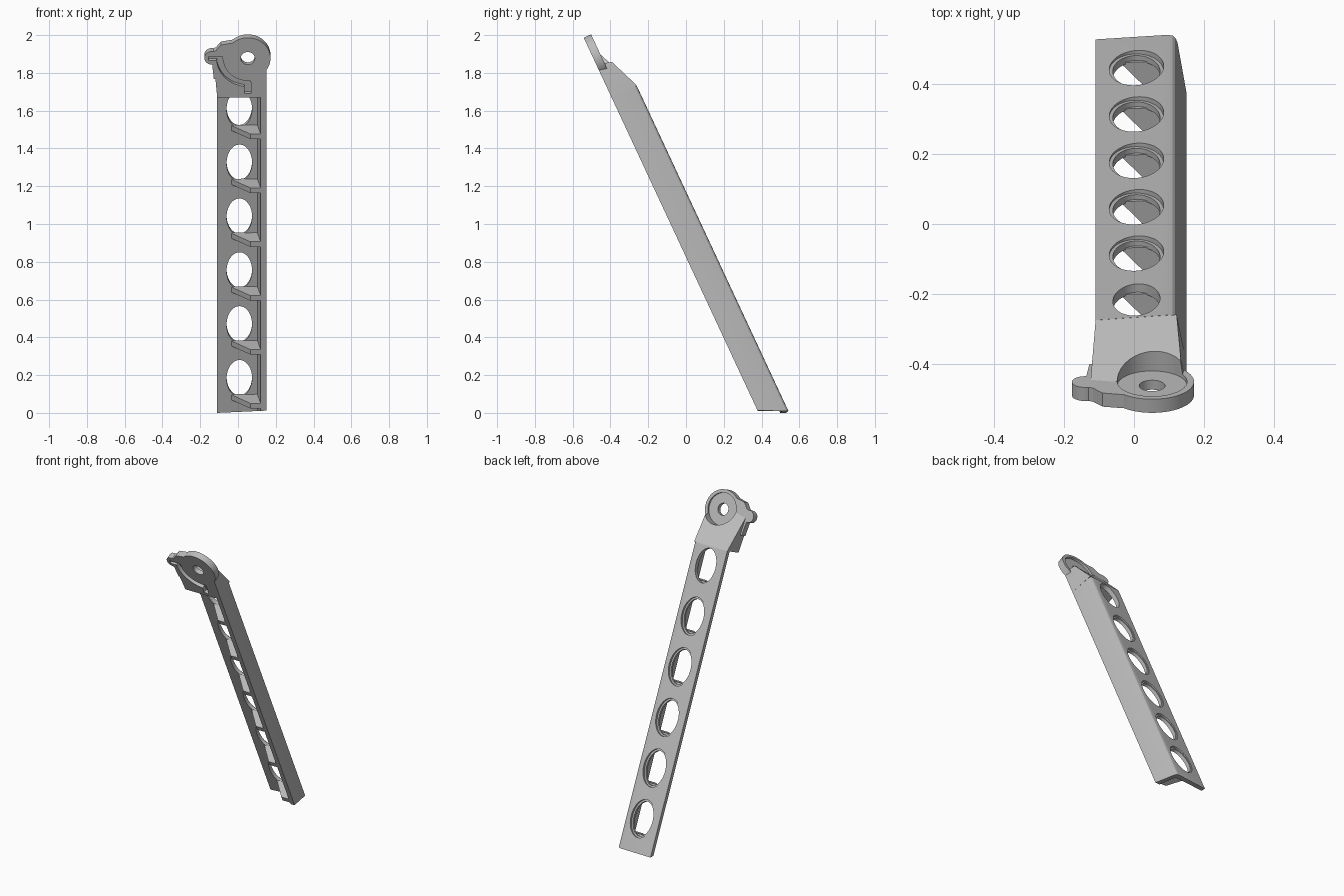
import bpy, bmesh
from math import sin, cos, radians, tau
from mathutils import Vector

if "Cube" in bpy.data.objects:
    bpy.data.objects.remove(bpy.data.objects["Cube"])

grey = bpy.data.materials.new("plain_grey")
grey.use_nodes = True
grey.diffuse_color = (0.5, 0.5, 0.5, 1)
grey.node_tree.nodes["Principled BSDF"].inputs["Base Color"].default_value = (0.5, 0.5, 0.5, 1)

# Leaning frame: u across, v up along the leg, w from front to back
TILT = radians(25)
ORIGIN = Vector((0, 0.38, 0.01))


def direction(u, v, w):
    return Vector((u, -sin(TILT) * v + cos(TILT) * w, cos(TILT) * v + sin(TILT) * w))


def place(u, v, w):
    return ORIGIN + direction(u, v, w)


def loft(name, lower, upper, plane=None):
    """Solid between two matching loops, optionally trimmed by (point, normal)."""
    bm = bmesh.new()
    a = [bm.verts.new(place(*p)) for p in lower]
    b = [bm.verts.new(place(*p)) for p in upper]
    bm.faces.new(a)
    bm.faces.new(b)
    for i in range(len(a)):
        j = (i + 1) % len(a)
        bm.faces.new((a[i], a[j], b[j], b[i]))
    if plane:
        cut = bmesh.ops.bisect_plane(bm, geom=bm.verts[:] + bm.edges[:] + bm.faces[:],
                                     plane_co=plane[0], plane_no=plane[1], clear_outer=True)
        rim = [e for e in cut["geom_cut"] if isinstance(e, bmesh.types.BMEdge)]
        bmesh.ops.edgeloop_fill(bm, edges=rim)
    bmesh.ops.recalc_face_normals(bm, faces=bm.faces[:])
    mesh = bpy.data.meshes.new(name)
    bm.to_mesh(mesh)
    bm.free()
    mesh.materials.append(grey)
    obj = bpy.data.objects.new(name, mesh)
    bpy.context.collection.objects.link(obj)
    return obj


def slab(name, outline, w0, w1):
    return loft(name, [(u, v, w0) for u, v in outline], [(u, v, w1) for u, v in outline])


def beam(name, profile, v0, v1, plane=None):
    return loft(name, [(u, v0, w) for u, w in profile], [(u, v1, w) for u, w in profile], plane)


def arc(centre, ru, rv, start, end, steps):
    angles = [radians(start + (end - start) * i / steps) for i in range(steps + 1)]
    return [(centre[0] + ru * cos(t), centre[1] + rv * sin(t)) for t in angles]


def oval(centre, ru, rv, steps=48):
    return arc(centre, ru, rv, 0, 360, steps)[:-1]


def rect(u0, u1, v0, v1):
    return [(u0, v0), (u1, v0), (u1, v1), (u0, v1)]


def activate(obj):
    bpy.ops.object.select_all(action="DESELECT")
    obj.select_set(True)
    bpy.context.view_layer.objects.active = obj


def carve(obj, cutters):
    activate(obj)
    for cutter in cutters:
        mod = obj.modifiers.new("carve", "BOOLEAN")
        mod.operation = "DIFFERENCE"
        mod.solver = "EXACT"
        mod.object = cutter
        bpy.ops.object.modifier_apply(modifier=mod.name)


def discard(cutters):
    for cutter in cutters:
        bpy.data.objects.remove(cutter)


def smooth(obj):
    activate(obj)
    bpy.ops.object.shade_smooth_by_angle(angle=radians(25))


PITCH, HOLES, HEAD_V = 0.3146, 6, 1.832

# Angled rail: holed back plate with one drafted side wall, cut level at the foot
profile = [(-0.11, 0.131), (0.098, 0.147), (0.111, 0.145), (0.12, 0.138), (0.125, 0.126),
           (0.15, 0), (0.12, 0), (0.102, 0.114), (-0.11, 0.103)]
foot = (Vector((0.15, 0, 0.012)), Vector((0.046, 0, -1)))
rail = beam("angled_rail", profile, -0.2, HEAD_V, foot)
cutters = []
for i in range(HOLES):
    centre = (0.007, 0.14 + i * PITCH)
    cutters.append(slab("hole_cutter", oval(centre, 0.0675, 0.107), 0.05, 0.25))
    if i < HOLES - 1:
        cutters.append(slab("rim_cutter", oval(centre, 0.078, 0.118), 0.129, 0.25))
carve(rail, cutters)
discard(cutters)
smooth(rail)

# Gussets bracing the wall against the plate
gusset = [(-0.04, 0.112), (0.065, 0), (0.13, 0), (0.11, 0.118)]
for i in range(HOLES):
    beam(f"gusset_{i + 1}", gusset, 0.015 + i * PITCH, 0.045 + i * PITCH)

# Solid neck with a back ramp running down to the pivot
lower = [(-0.11, HEAD_V), (0.15, HEAD_V), (0.15, 1.99), (0.14, 2.06), (-0.13, 2.06)]
upper = [(-0.11, HEAD_V), (0.12, HEAD_V), (0.12, 1.99), (0.115, 2.06), (-0.11, 2.06)]
ramp = (place(0, HEAD_V, 0.139), direction(-0.076, 0.4, 1).normalized())
neck = loft("neck_block", [(u, v, 0) for u, v in lower], [(u, v, 0.16) for u, v in upper], ramp)

# Pivot plate: round eye, side arm and small lug
eye = (0.052, 2.06)
lug = (-0.14, 2.062)
outline = arc(eye, 0.12, 0.12, -40, 132, 40)
outline += [(-0.09, 2.138), (-0.117, 2.105)]
outline += arc(lug, 0.038, 0.038, 75, 275, 24)
outline += [(-0.128, 1.94), (0.1, 1.94)]
plate = slab("pivot_plate", outline, 0, 0.043)

# Pivot bore, back pocket and curved front groove with its end slots
groove = arc(eye, 0.165, 0.165, 183, 275, 30) + arc(eye, 0.131, 0.131, 275, 183, 30)
cutters = [
    slab("bore_cutter", oval(eye, 0.037, 0.037), -0.05, 0.25),
    slab("pocket_cutter", oval(eye, 0.1, 0.1, 64), 0.03, 0.3),
    slab("groove_cutter", groove, -0.03, 0.025),
    slab("lug_slot_cutter", rect(-0.157, -0.082, 2.048, 2.07), -0.04, 0.024),
    slab("lower_slot_cutter", rect(0.035, 0.069, 1.856, 1.922), -0.04, 0.024),
]
for part in (neck, plate):
    carve(part, cutters)
    smooth(part)
discard(cutters)
